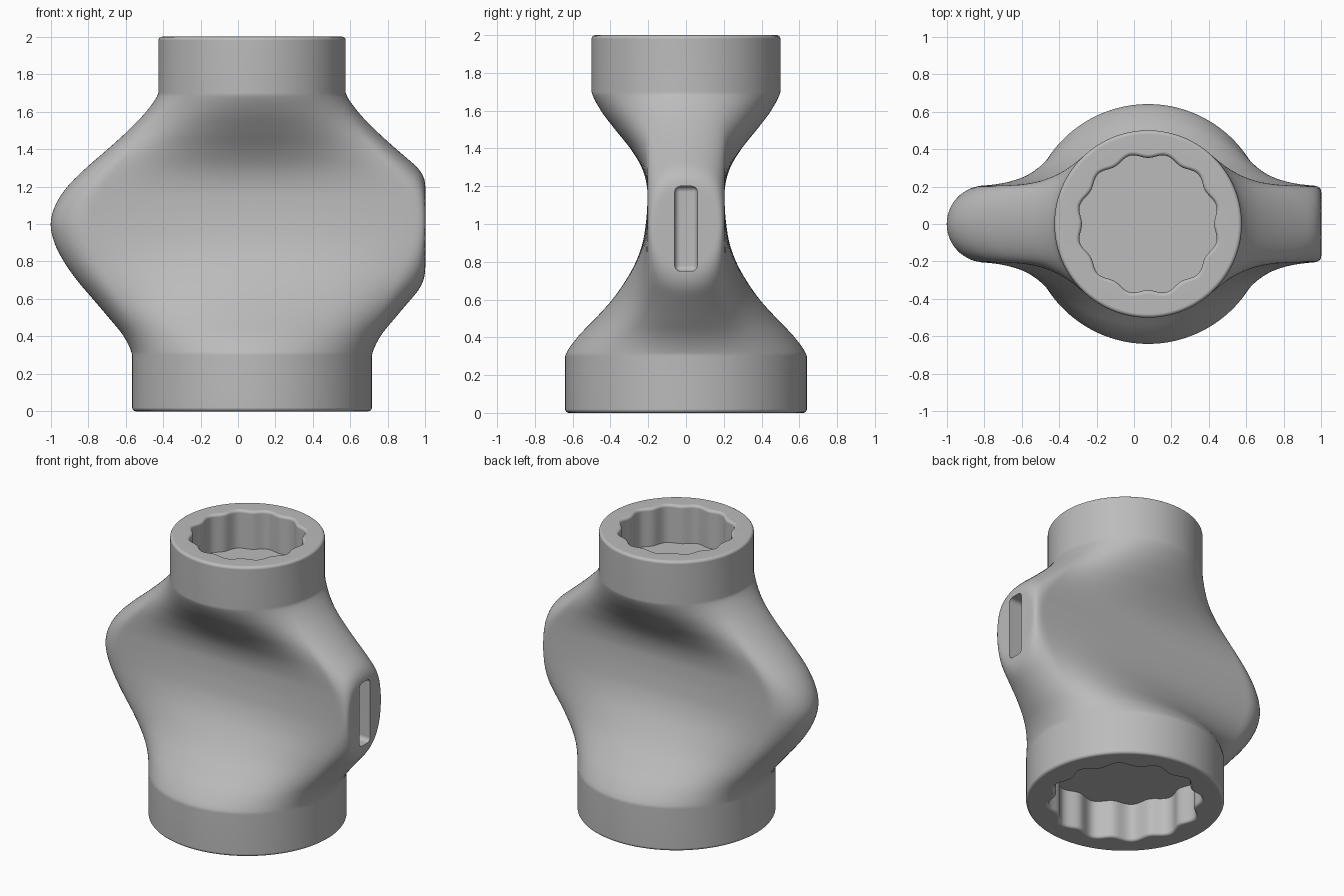
import bpy, bmesh, math

cube = bpy.data.objects.get("Cube")
if cube:
    bpy.data.objects.remove(cube)

SEGMENTS = 192
CENTRE_X = 0.075
LOW_R, HIGH_R = 0.64, 0.5
SLOT_HALF, SLOT_R = 1.075, 0.205
ANGLES = [2 * math.pi * i / SEGMENTS for i in range(SEGMENTS)]

# Half length and half width of the body every 0.1 from z = 0.3 to z = 1.7
LENGTHS = [.64, .685, .765, .85, .935, 1.005, 1.055, 1.075, 1.05, .985, .885, .77, .66, .565, .5]
WIDTHS = [.64, .575, .48, .39, .32, .265, .23, .213, .205, .207, .235, .295, .375, .45, .5]


def spline(values, t):
    """Smooth interpolation through evenly spaced values."""
    i = min(int(t), len(values) - 2)
    f = t - i
    p = [values[min(max(i + k, 0), len(values) - 1)] for k in (-1, 0, 1, 2)]
    m0, m1 = (p[2] - p[0]) / 2, (p[3] - p[1]) / 2
    return ((2*f**3 - 3*f**2 + 1) * p[1] + (f**3 - 2*f**2 + f) * m0
            + (3*f**2 - 2*f**3) * p[2] + (f**3 - f**2) * m1)


def soft_limit(x, limit=1.0, k=0.06):
    """Flatten everything past the limit, with a rounded edge."""
    h = max(k - abs(x - limit), 0) / k
    return min(x, limit) - h * h * k / 4


def stadium(a):
    """Point on the long rounded mid section, spaced by arc length."""
    c, s = math.cos(a), math.sin(a)
    straight, arc = SLOT_HALF - SLOT_R, SLOT_R * math.pi / 2
    d = math.atan2(abs(s), abs(c)) / (math.pi / 2) * (straight + arc)
    if d < arc:
        x = straight + SLOT_R * math.cos(d / SLOT_R)
        y = SLOT_R * math.sin(d / SLOT_R)
    else:
        x, y = straight - (d - arc), SLOT_R
    return math.copysign(x, c), math.copysign(y, s)


def body_ring(z):
    t = (z - 0.3) / 0.1
    radius = LOW_R + (HIGH_R - LOW_R) * t / 14
    tx = (spline(LENGTHS, t) - radius) / (SLOT_HALF - radius)
    ty = (radius - spline(WIDTHS, t)) / (radius - SLOT_R)
    ring = []
    for a in ANGLES:
        sx, sy = stadium(a)
        cx, cy = radius * math.cos(a), radius * math.sin(a)
        x = soft_limit(cx + (sx - cx) * tx + CENTRE_X)
        ring.append((x, cy + (sy - cy) * ty, z))
    return ring


def round_ring(r, z, wave=0.0):
    """Circle, or a twelve-lobed outline when wave is set."""
    ring = []
    for a in ANGLES:
        q = r - wave * math.cos(12 * a)
        ring.append((CENTRE_X + q * math.cos(a), q * math.sin(a), z))
    return ring


def collar(r, socket_r, wave, end_z, inward, depth=0.27, fillet=0.02):
    """Rings from the socket floor, over the rim, to the collar wall."""
    rings = [round_ring(socket_r, end_z + inward * depth, wave)]
    steps = [math.pi / 2 * i / 4 for i in range(5)]
    for a in steps:
        rings.append(round_ring(socket_r + fillet * (1 - math.cos(a)),
                                end_z + inward * fillet * (1 - math.sin(a)), wave))
    for a in steps:
        rings.append(round_ring(r - fillet * (1 - math.sin(a)),
                                end_z + inward * fillet * (1 - math.cos(a))))
    return rings


# Main body: lower socket, flattened middle and upper socket in one loft
rings = collar(LOW_R, 0.475, 0.022, 0.0, 1)
rings += [body_ring(0.3 + 1.4 * i / 70) for i in range(71)]
rings += reversed(collar(HIGH_R, 0.365, 0.012, 2.0, -1))

bm = bmesh.new()
loops = [[bm.verts.new(p) for p in ring] for ring in rings]
for low, high in zip(loops, loops[1:]):
    for i in range(SEGMENTS):
        j = (i + 1) % SEGMENTS
        bm.faces.new((low[i], low[j], high[j], high[i]))
bm.faces.new(loops[0][::-1])
bm.faces.new(loops[-1])
bmesh.ops.recalc_face_normals(bm, faces=bm.faces)
mesh = bpy.data.meshes.new("coupling_body")
bm.to_mesh(mesh)
bm.free()
body = bpy.data.objects.new("coupling_body", mesh)
bpy.context.collection.objects.link(body)

# Material
grey = bpy.data.materials.new("plain_grey")
grey.use_nodes = True
colour = (0.5, 0.5, 0.5, 1)
grey.diffuse_color = colour
grey.node_tree.nodes["Principled BSDF"].inputs["Base Color"].default_value = colour
mesh.materials.append(grey)

# Narrow upright slot in the flat left end
bpy.ops.mesh.primitive_cube_add(size=1, location=(1.0, 0, 0.975))
cutter = bpy.context.object
cutter.name = "slot_cutter"
cutter.scale = (0.3, 0.12, 0.45)
bpy.ops.object.transform_apply(location=False, rotation=False, scale=True)
cutter.data.materials.append(grey)
bevel = cutter.modifiers.new("rounding", "BEVEL")
bevel.width = 0.03
bevel.segments = 3
cutter.hide_render = True

bpy.ops.object.select_all(action="DESELECT")
body.select_set(True)
bpy.context.view_layer.objects.active = body
cut = body.modifiers.new("slot", "BOOLEAN")
cut.operation = "DIFFERENCE"
cut.solver = "EXACT"
cut.object = cutter
bpy.ops.object.modifier_apply(modifier=cut.name)
bpy.data.objects.remove(cutter)

# Smooth shading with crisp slot and socket edges
bpy.ops.object.shade_smooth_by_angle(angle=math.radians(35))
weighted = body.modifiers.new("weighted_normals", "WEIGHTED_NORMAL")
weighted.keep_sharp = True
